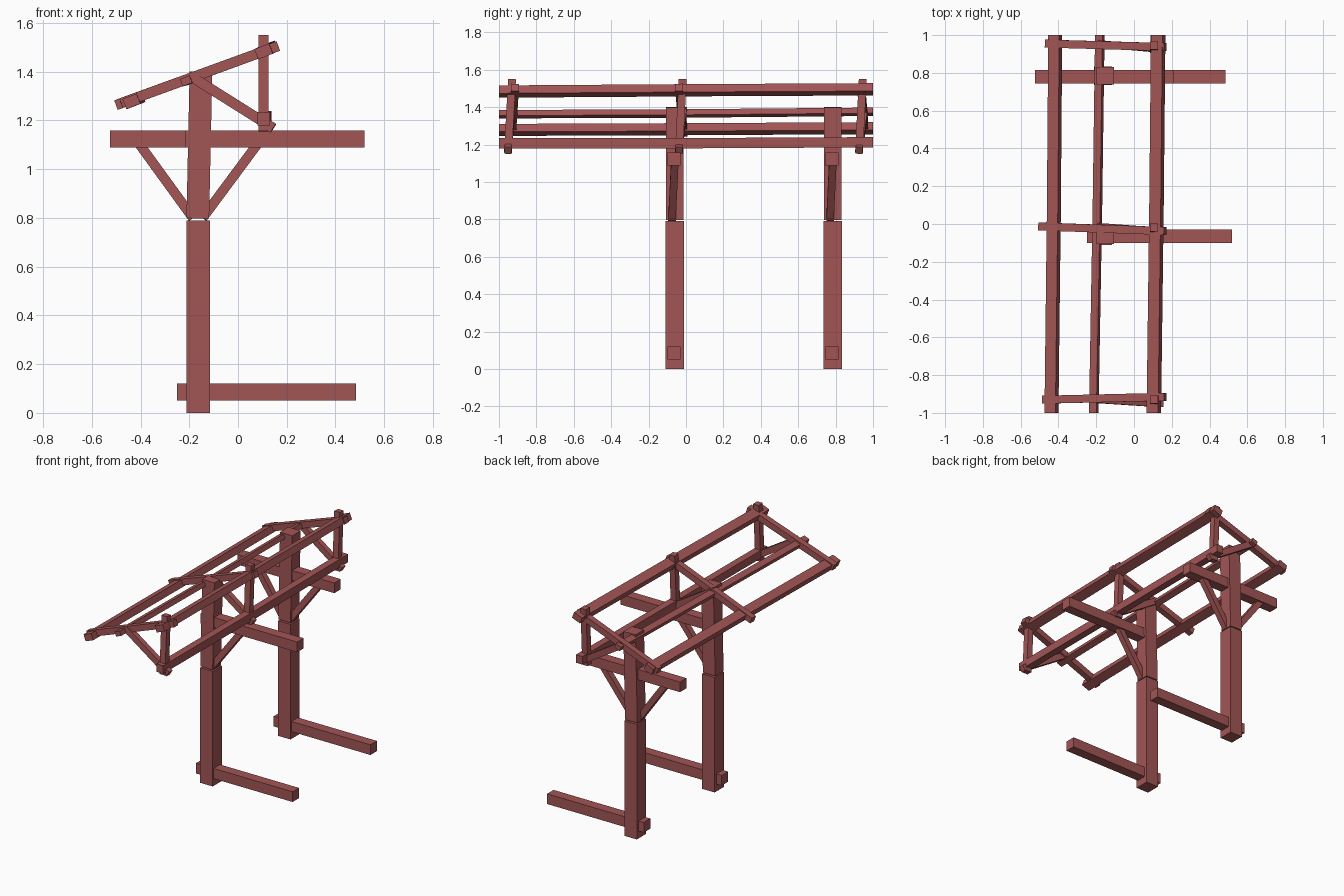
import bpy
from mathutils import Matrix, Vector

cube = bpy.data.objects.get("Cube")
if cube:
    bpy.data.objects.remove(cube, do_unlink=True)

wood = bpy.data.materials.new("red_brown_wood")
wood.use_nodes = True
colour = (0.36, 0.09, 0.09, 1)
wood.diffuse_color = colour
wood.node_tree.nodes["Principled BSDF"].inputs["Base Color"].default_value = colour


def beam(name, start, end, width, height, side=(0, 1, 0)):
    """Square timber between two points; width is measured along side."""
    p, q = Vector(start), Vector(end)
    d = (q - p).normalized()
    s = Vector(side)
    s = (s - d * s.dot(d)).normalized()
    n = d.cross(s)
    bpy.ops.mesh.primitive_cube_add(size=1)
    ob = bpy.context.object
    ob.name = ob.data.name = name
    turn = Matrix((d, s, n)).transposed().to_4x4()
    size = Matrix.Diagonal(((q - p).length, width, height, 1))
    ob.data.transform(turn @ size)
    ob.location = (p + q) / 2
    ob.data.materials.append(wood)
    return ob


# Post frames: foot, two-part post, cross beam and braces
for label, y, x0, x1, in (("front", -0.06, -0.215, 0.52), ("back", 0.785, -0.525, 0.21)):
    yb = y - 0.005
    beam(label + "_lower_post", (-0.163, y, 0), (-0.163, y, 0.79), 0.1, 0.095)
    beam(label + "_upper_post", (-0.165, y, 0.798), (-0.152, y, 1.4), 0.092, 0.093)
    beam(label + "_foot", (-0.25, yb, 0.085), (0.485, yb, 0.085), 0.07, 0.07)
    beam(label + "_cross_beam", (x0, yb, 1.123), (x1, yb, 1.123), 0.07, 0.07)
    beam(label + "_inner_brace", (-0.145, y - 0.015, 0.80), (0.085, y, 1.11), 0.04, 0.04)
    if label == "back":
        beam(label + "_outer_brace", (-0.185, y - 0.015, 0.80), (-0.41, y, 1.11), 0.04, 0.04)

# Lengthwise timbers, each in two halves, tilted with the roof slope
slope = (0.93, 0, 0.36)
level = (1, 0, 0)
purlins = (
    ("ridge_purlin", (0.105, 1.483), (0.118, 1.49), (0.128, 1.495), 0.065, 0.045, slope),
    ("eave_purlin", (-0.437, 1.278), (-0.425, 1.282), (-0.417, 1.287), 0.062, 0.045, slope),
    ("middle_purlin", (-0.213, 1.362), (-0.195, 1.366), (-0.181, 1.375), 0.042, 0.032, slope),
    ("lower_rail", (0.106, 1.207), (0.11, 1.207), (0.112, 1.212), 0.05, 0.055, level),
)
for name, a, b, c, w, h, side in purlins:
    beam("front_" + name, (a[0], -1, a[1]), (b[0], 0.015, b[1]), w, h, side)
    beam("back_" + name, (b[0], -0.01, b[1]), (c[0], 1, c[1]), w, h, side)

# Roof trusses: sloping rafter, upright and diagonal strut
trusses = (
    ("front", -0.48, -0.93, -0.915, -0.93, -0.952),
    ("middle", -0.5, -0.013, -0.037, -0.018, -0.038),
    ("back", -0.465, 0.955, 0.937, 0.945, 0.925),
)
for label, x0, y0, y1, top, low in trusses:
    z0 = 1.263 + (x0 + 0.5) * 0.37
    beam(label + "_rafter", (x0, y0, z0), (0.165, y1, 1.505), 0.042, 0.042)
    beam(label + "_upright", (0.105, low, 1.155), (0.105, top, 1.55), 0.042, 0.042)
    beam(label + "_strut", (-0.195, y0, 1.382), (0.145, low, 1.168), 0.036, 0.042)
